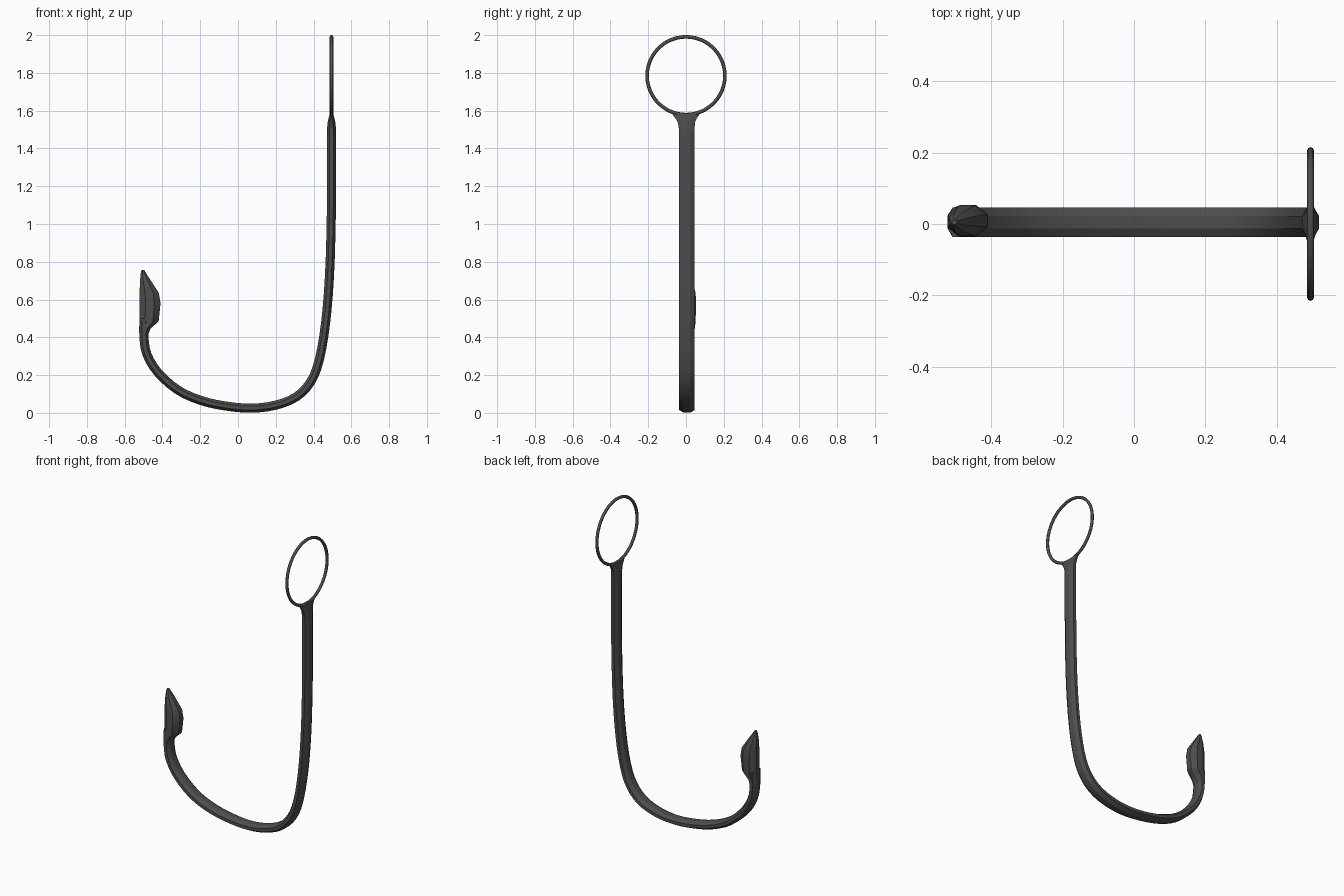
import bpy, bmesh, math
from mathutils import Vector

if "Cube" in bpy.data.objects:
    bpy.data.objects.remove(bpy.data.objects["Cube"])

metal = bpy.data.materials.new("dark grey metal")
metal.diffuse_color = (0.075, 0.075, 0.075, 1)
metal.use_nodes = True
metal.node_tree.nodes["Principled BSDF"].inputs["Base Color"].default_value = metal.diffuse_color
SIDES = 8


def finish(bm, name):
    bmesh.ops.recalc_face_normals(bm, faces=bm.faces)
    me = bpy.data.meshes.new(name)
    bm.to_mesh(me)
    bm.free()
    ob = bpy.data.objects.new(name, me)
    bpy.context.collection.objects.link(ob)
    me.materials.append(metal)
    bpy.ops.object.select_all(action='DESELECT')
    ob.select_set(True)
    bpy.context.view_layer.objects.active = ob
    bpy.ops.object.shade_smooth_by_angle(angle=math.radians(30))
    return ob


def loft(name, sections):
    """Octagonal tube through (centre, in-plane normal, half width, half depth)."""
    bm = bmesh.new()
    rings = []
    for c, n, w, d in sections:
        ring = []
        for i in range(SIDES):
            a = math.tau * (i + 0.5) / SIDES
            k = 1 / math.cos(math.pi / SIDES)
            p = c + n * (math.cos(a) * w * k) + Vector((0, math.sin(a) * d * k, 0))
            ring.append(bm.verts.new(p))
        rings.append(ring)
    for r, s in zip(rings, rings[1:]):
        for i in range(SIDES):
            j = (i + 1) % SIDES
            bm.faces.new((r[i], r[j], s[j], s[i]))
    bm.faces.new(rings[0])
    bm.faces.new(rings[-1])
    return finish(bm, name)


def spline(pts, steps):
    """Catmull-Rom curve through the points."""
    out = []
    for i in range(len(pts) - 1):
        p0, p1, p2 = pts[max(i - 1, 0)], pts[i], pts[i + 1]
        p3 = pts[min(i + 2, len(pts) - 1)]
        for s in range(steps):
            t = s / steps
            out.append(0.5 * (2 * p1 + (p2 - p0) * t + (2 * p0 - 5 * p1 + 4 * p2 - p3) * t * t
                              + (3 * p1 - p0 - 3 * p2 + p3) * t ** 3))
    return out + [pts[-1]]


# bent hook wire, from below the barb round to the upper shank
path = [(-0.498, 0.50), (-0.498, 0.40), (-0.482, 0.31), (-0.425, 0.215), (-0.32, 0.122),
        (-0.2, 0.067), (-0.07, 0.037), (0.07, 0.025), (0.2, 0.041), (0.31, 0.086),
        (0.385, 0.165), (0.43, 0.28), (0.463, 0.47), (0.484, 0.72), (0.494, 1.05), (0.495, 1.46)]
pts = spline([Vector((x, 0.005, z)) for x, z in path], 3)
sections = []
for i, p in enumerate(pts):
    t = (pts[min(i + 1, len(pts) - 1)] - pts[max(i - 1, 0)]).normalized()
    sections.append((p, Vector((t.z, 0, -t.x)), 0.024, 0.041))

# flare where the shank thins out and joins the eye
X = Vector((1, 0, 0))
for z, w, d, y in [(1.50, 0.024, 0.041, 0.004), (1.54, 0.02, 0.046, 0.002),
                   (1.562, 0.015, 0.058, 0), (1.584, 0.010, 0.074, 0)]:
    sections.append((Vector((0.495, y, z)), X, w, d))
loft("hook_shank", sections)

# barbed point: z, centre x, half width, half depth, centre y
barb = [(0.42, -0.498, 0.024, 0.041, 0.005), (0.445, -0.493, 0.030, 0.041, 0.005),
        (0.46, -0.485, 0.037, 0.042, 0.006), (0.485, -0.471, 0.051, 0.043, 0.008),
        (0.58, -0.466, 0.056, 0.044, 0.009), (0.635, -0.470, 0.051, 0.042, 0.009),
        (0.70, -0.490, 0.029, 0.028, 0.007), (0.74, -0.501, 0.014, 0.014, 0.005),
        (0.757, -0.504, 0.007, 0.006, 0.005)]
loft("barb", [(Vector((x, y, z)), X, w, d) for z, x, w, d, y in barb])

# round eye for the line
bpy.ops.mesh.primitive_torus_add(major_radius=0.206, minor_radius=0.0095, major_segments=48,
                                 minor_segments=8, location=(0.495, 0, 1.785),
                                 rotation=(0, math.pi / 2, 0))
eye = bpy.context.object
eye.name = "eye_ring"
eye.data.materials.append(metal)
bpy.ops.object.shade_smooth_by_angle(angle=math.radians(50))
